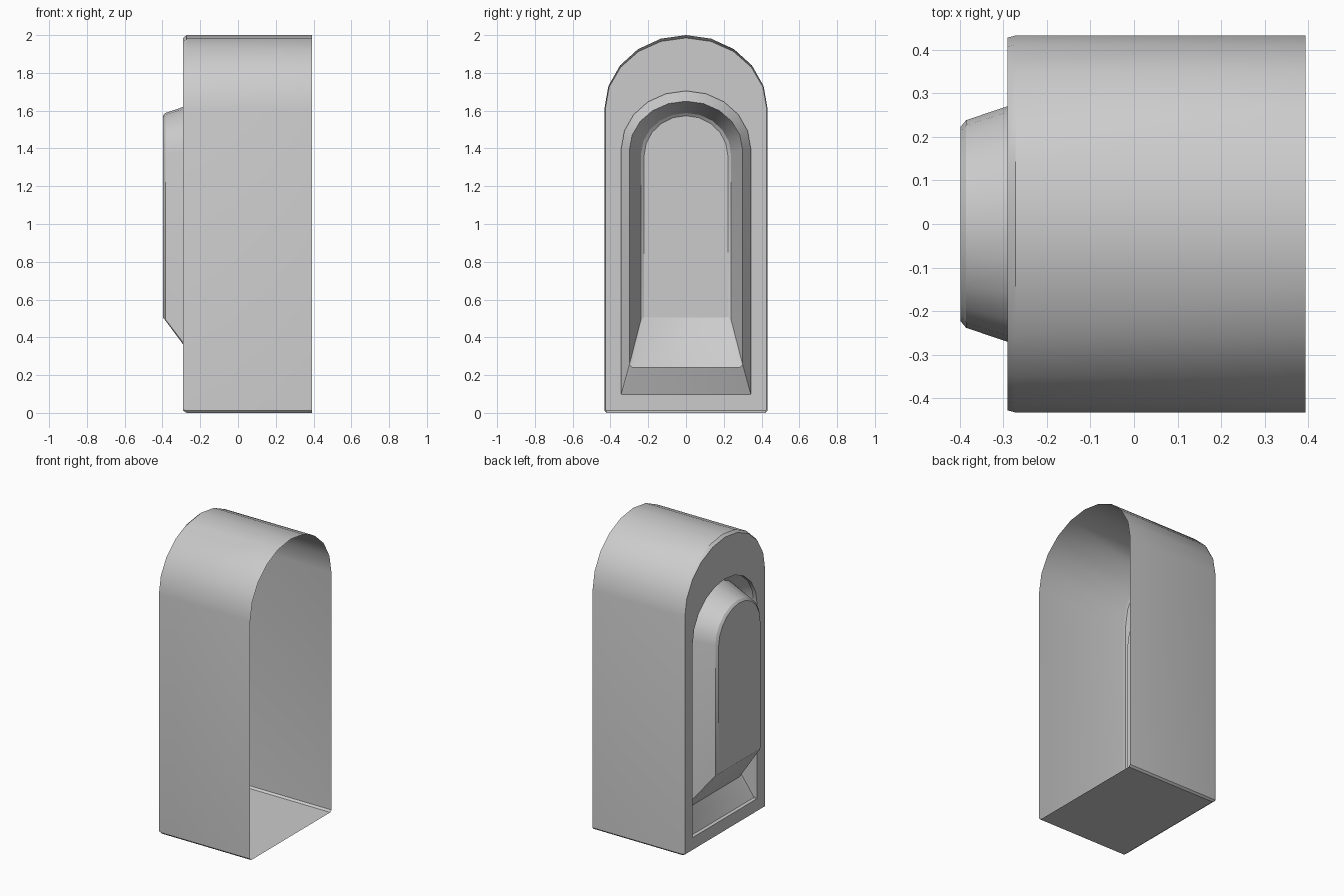
import bpy, bmesh
from math import pi, cos, sin, radians

if "Cube" in bpy.data.objects:
    bpy.data.objects.remove(bpy.data.objects["Cube"])

SEGMENTS = 10


def arch(x, half, bottom, spring, top, cut):
    """Closed arch outline in the plane x, with small cut bottom corners."""
    pts = [(x, half * cos(pi * i / SEGMENTS),
            spring + (top - spring) * sin(pi * i / SEGMENTS))
           for i in range(SEGMENTS + 1)]
    return pts + [(x, -half, bottom + cut), (x, -half + cut, bottom),
                  (x, half - cut, bottom), (x, half, bottom + cut)]


# Arched sections from the open front rim to the protruding niche end
sections = [
    (0.393, 0.432, 0.0, 1.61, 2.0, 0.012),      # open rim
    (-0.272, 0.432, 0.0, 1.61, 2.0, 0.012),     # start of edge chamfer
    (-0.29, 0.427, 0.012, 1.61, 1.985, 0.004),  # back face outline
    (-0.29, 0.343, 0.095, 1.40, 1.705, 0.004),  # groove mouth
    (-0.265, 0.343, 0.095, 1.40, 1.705, 0.004), # groove jamb
    (-0.20, 0.30, 0.24, 1.39, 1.65, 0.015),     # groove ridge
    (-0.385, 0.238, 0.49, 1.37, 1.588, 0.006),  # niche funnel
    (-0.398, 0.222, 0.505, 1.36, 1.573, 0.006), # niche end panel
]

# Loft all the sections into one thin shell
bm = bmesh.new()
rings = [[bm.verts.new(p) for p in arch(*s)] for s in sections]
for a, b in zip(rings, rings[1:]):
    n = len(a)
    for i in range(n):
        j = (i + 1) % n
        bm.faces.new((a[i], a[j], b[j], b[i]))
cap = bm.faces.new(rings[-1])
bmesh.ops.recalc_face_normals(bm, faces=bm.faces[:])
cap.normal_update()
if cap.normal.x > 0:
    bmesh.ops.reverse_faces(bm, faces=bm.faces[:])

mesh = bpy.data.meshes.new("arched_alcove")
bm.to_mesh(mesh)
bm.free()
alcove = bpy.data.objects.new("arched_alcove", mesh)
bpy.context.collection.objects.link(alcove)

# Smooth arch with crisp corners
bpy.context.view_layer.objects.active = alcove
alcove.select_set(True)
bpy.ops.object.shade_smooth_by_angle(angle=radians(30))
